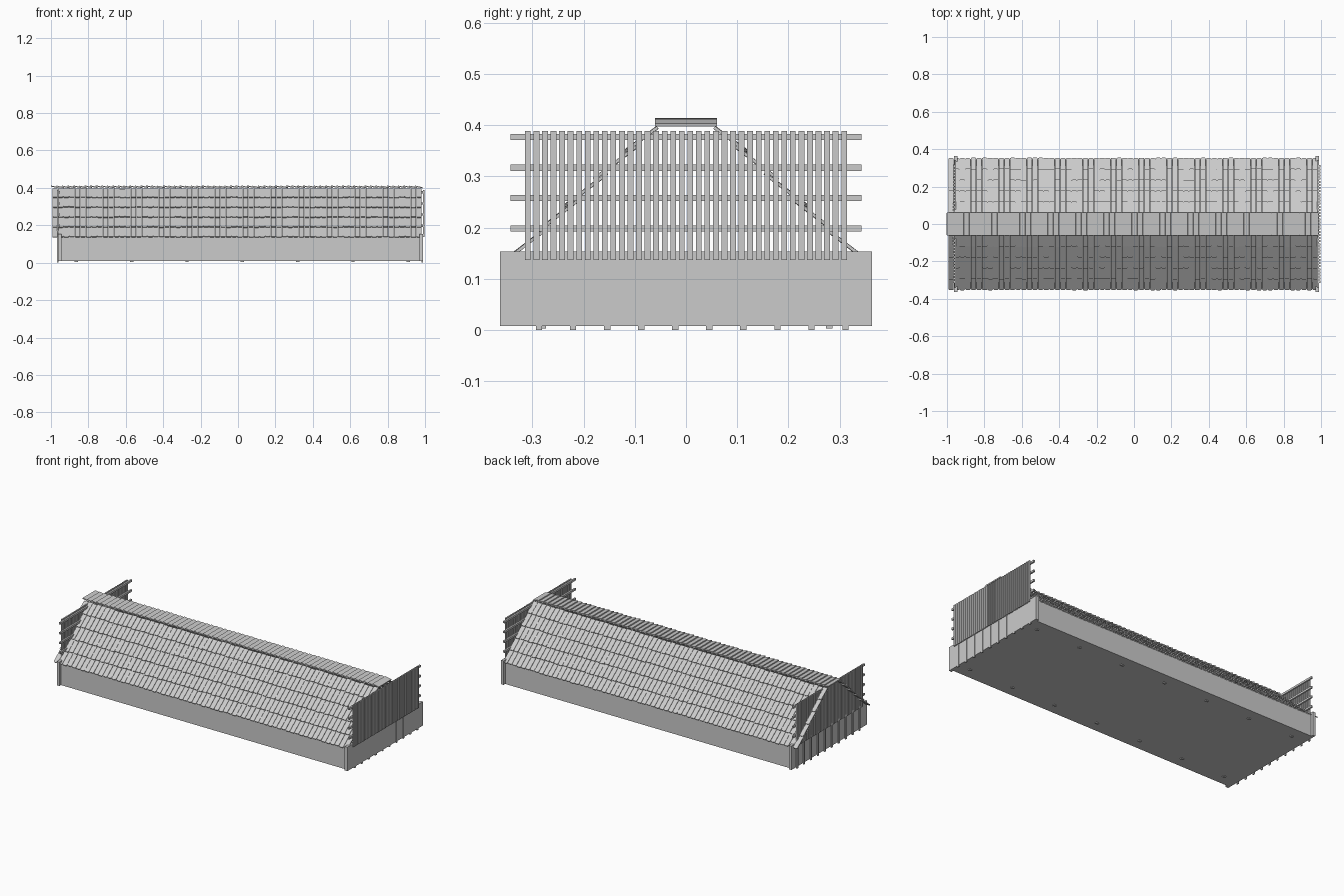
import bpy, bmesh, random
from mathutils import Vector

if "Cube" in bpy.data.objects:
    bpy.data.objects.remove(bpy.data.objects["Cube"])

random.seed(4)


def finish(name, bm):
    bmesh.ops.recalc_face_normals(bm, faces=bm.faces)
    mesh = bpy.data.meshes.new(name)
    bm.to_mesh(mesh)
    bm.free()
    obj = bpy.data.objects.new(name, mesh)
    bpy.context.collection.objects.link(obj)
    return obj


def prism(bm, bottom, top):
    a = [bm.verts.new(p) for p in bottom]
    b = [bm.verts.new(p) for p in top]
    n = len(a)
    bm.faces.new(a[::-1])
    bm.faces.new(b)
    for i in range(n):
        bm.faces.new((a[i], a[(i + 1) % n], b[(i + 1) % n], b[i]))


def box(bm, x0, x1, y0, y1, z0, z1):
    c = [(x0, y0), (x1, y0), (x1, y1), (x0, y1)]
    prism(bm, [(x, y, z0) for x, y in c], [(x, y, z1) for x, y in c])


def board(bm, origin, across, along, normal, w, length, thick, clip):
    """Thin board with its two lower corners clipped."""
    outline = [(-w/2 + clip, 0), (w/2 - clip, 0), (w/2, clip),
               (w/2, length), (-w/2, length), (-w/2, clip)]
    top = [origin + across * u + along * v for u, v in outline]
    prism(bm, [p - normal * thick for p in top], top)


# base body
bm = bmesh.new()
box(bm, -0.955, 0.98, -0.348, 0.348, 0.008, 0.14)
finish("base_body", bm)

# taller end panels, and posts that run just below them
for name, x0, x1, out in (("left", -0.962, -0.945, -1), ("right", 0.97, 0.988, 1)):
    bm = bmesh.new()
    box(bm, x0, x1, -0.363, 0.363, 0.008, 0.153)
    finish(name + "_end_panel", bm)
    bm = bmesh.new()
    xf = x1 if out > 0 else x0
    for i in range(10):
        y = -0.287 + i * 0.0665
        box(bm, xf - 0.006, xf + 0.001, y - 0.006, y + 0.006, 0.0, 0.152)
    finish(name + "_end_posts", bm)

# small feet along both long sides
bm = bmesh.new()
for i in range(7):
    for y in (-0.28, 0.28):
        x = -0.865 + i * 0.296
        box(bm, x - 0.009, x + 0.009, y - 0.006, y + 0.006, 0.003, 0.01)
finish("feet", bm)

# picket fences at both ends, rails on the inside
for name, x, inward in (("left", -0.964, 1), ("right", 0.992, -1)):
    bm = bmesh.new()
    n = 38
    for i in range(n):
        y = -0.309 + 0.618 * i / (n - 1)
        box(bm, x - 0.004, x + 0.004, y - 0.0056, y + 0.0056, 0.137, 0.389)
    finish(name + "_fence_pickets", bm)
    bm = bmesh.new()
    xr = x + inward * 0.0085
    for z in (0.377, 0.317, 0.258, 0.198):
        box(bm, xr - 0.005, xr + 0.005, -0.343, 0.343, z - 0.006, z + 0.006)
    finish(name + "_fence_rails", bm)

# roof slopes: five overlapping courses of shingles
COLS, ROWS = 66, 5
X0, X1 = -0.993, 0.983
pitch = (X1 - X0) / COLS
for side, name in ((-1, "front"), (1, "back")):
    low = Vector((0, side * 0.353, 0.139))
    high = Vector((0, side * 0.064, 0.403))
    slope = high - low
    total = slope.length
    up = slope.normalized()
    nrm = Vector((0, side * up.z, abs(up.y)))
    bm = bmesh.new()
    for r in range(ROWS):
        length = total / ROWS * (1.3 if r < ROWS - 1 else 1.0)
        along = (up * length - nrm * 0.0085).normalized()
        for c in range(COLS):
            jit = random.uniform(-0.002, 0.002)
            o = low + up * (total * r / ROWS + jit)
            o += nrm * random.uniform(0, 0.0012)
            o.x = X0 + (c + 0.5) * pitch
            board(bm, o, Vector((1, 0, 0)), along, nrm,
                  pitch - 0.0018, length, 0.006, 0.005)
    finish(name + "_roof_shingles", bm)

# ridge cap: flat boards lapped along the ridge
bm = bmesh.new()
for c in range(COLS):
    x = -1.0 + c * pitch
    along = Vector((0.042, 0, -0.009)).normalized()
    nrm = Vector((0.009, 0, 0.042)).normalized()
    o = Vector((x, 0, 0.413 + random.uniform(-0.001, 0.001)))
    board(bm, o, Vector((0, 1, 0)), along, nrm, 0.122, 0.042, 0.006, 0.001)
finish("ridge_cap", bm)
